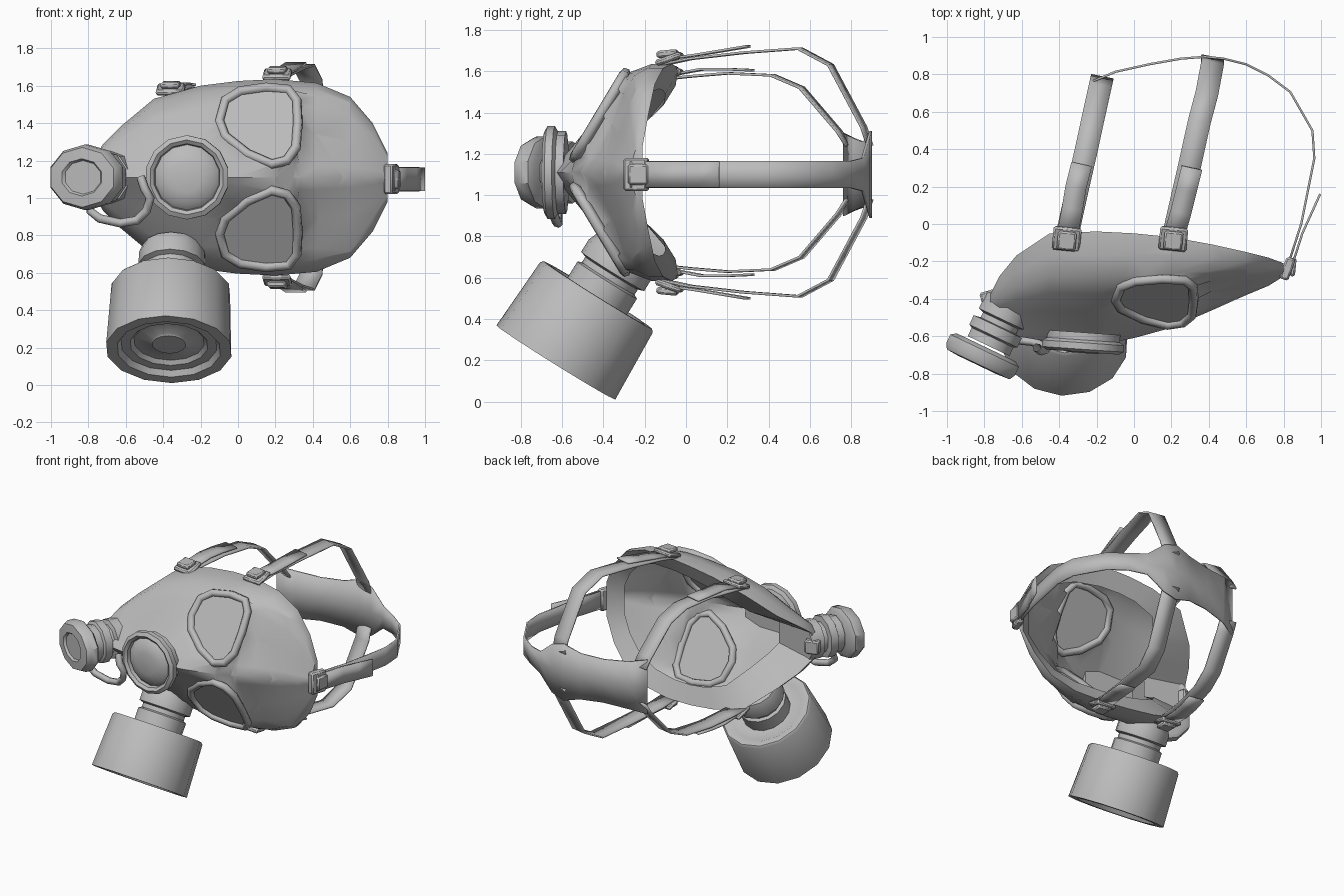
import bpy, bmesh, math
from mathutils import Vector

cube = bpy.data.objects.get("Cube")
if cube:
    bpy.data.objects.remove(cube, do_unlink=True)

MID = 1.11  # height of the symmetry plane

rubber = bpy.data.materials.new("grey rubber")
rubber.use_nodes = True
rubber.diffuse_color = (0.5, 0.5, 0.5, 1)
rubber.node_tree.nodes["Principled BSDF"].inputs["Base Color"].default_value = (0.5, 0.5, 0.5, 1)


def add(name, verts, faces, angle=40):
    mesh = bpy.data.meshes.new(name)
    mesh.from_pydata([tuple(v) for v in verts], [], faces)
    bm = bmesh.new()
    bm.from_mesh(mesh)
    bmesh.ops.recalc_face_normals(bm, faces=bm.faces)
    bm.to_mesh(mesh)
    bm.free()
    mesh.materials.append(rubber)
    ob = bpy.data.objects.new(name, mesh)
    bpy.context.collection.objects.link(ob)
    bpy.ops.object.select_all(action='DESELECT')
    ob.select_set(True)
    bpy.context.view_layer.objects.active = ob
    bpy.ops.object.shade_smooth_by_angle(angle=math.radians(angle))
    return ob


def grid_faces(rows, cols, wrap=False):
    return [(i * cols + j, i * cols + (j + 1) % cols, (i + 1) * cols + (j + 1) % cols, (i + 1) * cols + j)
            for i in range(rows - 1) for j in range(cols if wrap else cols - 1)]


def flip(p):
    return Vector((p[0], p[1], 2 * MID - p[2]))


def lathe(name, profile, origin, axis, sides=14, stretch=1):
    """Turn (radius, distance) pairs around an axis."""
    turn = Vector(axis).to_track_quat('Z', 'Y')
    verts = []
    for r, h in profile:
        for k in range(sides):
            a = 2 * math.pi * (k + 0.5) / sides
            verts.append(Vector(origin) + turn @ Vector((stretch * r * math.cos(a), r * math.sin(a), h)))
    n = len(profile)
    faces = grid_faces(n, sides, True) + [tuple(range(sides)), tuple(range((n - 1) * sides, n * sides))]
    return add(name, verts, faces)


def tube(name, points, radius, closed=False):
    curve = bpy.data.curves.new(name, 'CURVE')
    curve.dimensions = '3D'
    curve.bevel_depth = radius
    curve.bevel_resolution = 1
    spline = curve.splines.new('POLY')
    spline.points.add(len(points) - 1)
    for sp, p in zip(spline.points, points):
        sp.co = (*p, 1)
    spline.use_cyclic_u = closed
    curve.materials.append(rubber)
    ob = bpy.data.objects.new(name, curve)
    bpy.context.collection.objects.link(ob)


def ribbon(name, path, side, thick=0.012):
    verts = [Vector(p) + Vector(side) * s for p in path for s in (-1, 1)]
    ob = add(name, verts, grid_faces(len(path), 2))
    mod = ob.modifiers.new("thickness", 'SOLIDIFY')
    mod.thickness = thick
    mod.offset = 0


def box(name, centre, along, across, size):
    """Box with its length, width and height set on given directions."""
    u, v = Vector(along).normalized(), Vector(across).normalized()
    w = u.cross(v).normalized()
    v = w.cross(u)
    l, b, h = (s / 2 for s in size)
    verts = [Vector(centre) + u * i * l + v * j * b + w * k * h
             for i in (-1, 1) for j in (-1, 1) for k in (-1, 1)]
    faces = [(0, 1, 3, 2), (4, 6, 7, 5), (0, 4, 5, 1), (2, 3, 7, 6), (0, 2, 6, 4), (1, 5, 7, 3)]
    ob = add(name, verts, faces)
    mod = ob.modifiers.new("soft edges", 'BEVEL')
    mod.width = 0.01


def flatten_window(bm, pts, normal):
    """Cut an outline through the surface and press the inside onto its plane."""
    mid = sum(pts, Vector()) / len(pts)
    region = [f for f in bm.faces if (f.calc_center_median().z - MID) * (mid.z - MID) > 0]
    for a, b in zip(pts, pts[1:] + pts[:1]):
        wall = (b - a).cross(normal)
        if wall.dot(mid - a) < 0:
            wall = -wall
        parts = {e for f in region for e in f.edges} | {v for f in region for v in f.verts}
        cut = bmesh.ops.bisect_plane(bm, geom=region + list(parts), plane_co=a, plane_no=wall)
        region = [f for f in cut["geom"] if isinstance(f, bmesh.types.BMFace)
                  and wall.dot(f.calc_center_median() - a) > 0]
    for v in {v for f in region for v in f.verts}:
        v.co += normal * normal.dot(mid - v.co)
    inside = set(region)
    for e in {e for f in region for e in f.edges}:
        e.smooth = all(f in inside for f in e.link_faces)


# Face piece: sections along x as (x, front y, rim y, half width)
stations = [(-0.77, -0.5, -0.38, 0.1), (-0.72, -0.57, -0.28, 0.18), (-0.63, -0.6, -0.17, 0.27),
            (-0.45, -0.63, -0.05, 0.42), (-0.2, -0.65, -0.04, 0.49), (0.0, -0.61, -0.05, 0.515),
            (0.2, -0.555, -0.07, 0.525), (0.42, -0.46, -0.11, 0.505), (0.6, -0.38, -0.15, 0.43),
            (0.72, -0.33, -0.18, 0.29), (0.8, -0.28, -0.21, 0.13)]
half = [(0, 1), (0.2, 1), (0.4, 0.93), (0.55, 0.75), (0.71, 0.45), (0.92, 0.13)]
section = half + [(1, 0)] + [(u, -v) for u, v in reversed(half)]
cols, rows = len(section), len(stations)
verts = [Vector((x, rim + (front - rim) * u, MID + hw * v))
         for x, front, rim, hw in stations for u, v in section]
faces = grid_faces(rows, cols) + [tuple(range(cols)), tuple(range((rows - 1) * cols, rows * cols))]
face_piece = add("face_piece", verts, faces, 50)

# Face seal turned inward around the opening, widest at the chin
loop = [verts[i * cols] for i in range(rows)] + [verts[i * cols + cols - 1] for i in reversed(range(rows))]
inner = [Vector((0.1 + (p.x - 0.1) * (0.64 if p.x < 0.1 else 0.85), p.y - 0.06, MID + (p.z - MID) * 0.77))
         for p in loop]
add("face_seal", loop + inner, grid_faces(2, len(loop), True), 50)

# Eye windows: flat tilted lenses in rounded frames
eye = [(-0.1, 1.41), (-0.07, 1.52), (0.01, 1.57), (0.15, 1.59), (0.27, 1.58), (0.315, 1.52),
       (0.32, 1.4), (0.31, 1.27), (0.26, 1.2), (0.18, 1.18), (0.05, 1.235), (-0.07, 1.33)]
outline = [Vector((x, -0.54 + 0.6 * (z - 1.18), z)) for x, z in eye]
bm = bmesh.new()
bm.from_mesh(face_piece.data)
for tag, pts, up in (("left", outline, 0.6), ("right", [flip(p) for p in outline], -0.6)):
    flatten_window(bm, pts, Vector((0, -1, up)).normalized())
    tube(tag + "_eye_frame", pts, 0.027, True)
bm.to_mesh(face_piece.data)
bm.free()

# Voice disc on the nose
lathe("voice_disc", [(0.2, -0.04), (0.2, 0), (0.225, 0.015), (0.225, 0.05), (0.2, 0.065), (0.18, 0.05),
                     (0.175, 0.025), (0.15, 0.05), (0.08, 0.07)],
      (-0.27, -0.62, MID), (-0.07, -1, 0))

# Outlet valve on the chin with an oval cap
lathe("outlet_valve", [(0.14, -0.08), (0.14, 0.02), (0.11, 0.03), (0.11, 0.06), (0.15, 0.065), (0.15, 0.12),
                       (0.13, 0.13), (0.13, 0.18)],
      (-0.7, -0.49, MID), (-0.43, -0.9, 0), 10)
lathe("outlet_cap", [(0.15, 0), (0.175, 0.02), (0.175, 0.07), (0.16, 0.1), (0.1, 0.105), (0.09, 0.09)],
      (-0.79, -0.66, MID), (-0.43, -0.9, 0), 10, 1.22)
box("chin_knob", (-0.77, -0.39, MID), (1, 0.3, 0), (0, 0, 1), (0.1, 0.1, 0.07))

# Drinking tube
tube("drinking_tube", [(-0.52, -0.66, 1.11), (-0.5, -0.68, 1.05), (-0.47, -0.67, 1.0), (-0.49, -0.65, 0.93),
                       (-0.54, -0.63, 0.88), (-0.63, -0.62, 0.865), (-0.74, -0.62, 0.89),
                       (-0.79, -0.62, 0.93), (-0.78, -0.6, 1.0)], 0.024)

# Filter canister with a threaded neck
lathe("filter_canister", [(0.09, 0.03), (0.1, 0.04), (0.19, 0.05), (0.21, 0.03), (0.26, 0.03),
                          (0.28, 0.0), (0.34, 0.0), (0.338, 0.03), (0.322, 0.37), (0.31, 0.385),
                          (0.27, 0.385), (0.25, 0.37), (0.17, 0.37), (0.17, 0.47), (0.15, 0.48),
                          (0.15, 0.51), (0.18, 0.52), (0.18, 0.59), (0.16, 0.64)],
      (-0.37, -0.63, 0.19), (0.03, 0.53, 0.85))

# Back pad of the harness, narrowing into the crown strap
spine = [(-0.22, 0.77, 0.2), (-0.1, 0.82, 0.175), (0.08, 0.86, 0.16), (0.25, 0.89, 0.17), (0.38, 0.9, 0.21),
         (0.48, 0.89, 0.18), (0.6, 0.86, 0.08), (0.72, 0.8, 0.065), (0.84, 0.71, 0.065), (0.96, 0.5, 0.065),
         (0.97, 0.35, 0.065), (0.9, 0.0, 0.065), (0.82, -0.25, 0.065)]
verts = [(x, y, MID - 0.01 + hw * s) for x, y, hw in spine for s in (-1, 0, 1)]
pad = add("back_pad_and_crown_strap", verts, grid_faces(len(spine), 3))
pad.modifiers.new("thickness", 'SOLIDIFY').thickness = 0.012
ribbon("crown_strap_end", [(0.83, -0.27, 1.1), (0.9, -0.05, 1.1), (0.95, 0.06, 1.1), (0.995, 0.16, 1.1)],
       (0, 0, 0.062))
box("crown_buckle", (0.82, -0.24, 1.1), (0.35, 1, 0), (0, 0, 1), (0.12, 0.16, 0.05))
box("crown_buckle_tab", (0.85, -0.23, 1.1), (0.1, 1, 0), (0, 0, 1), (0.1, 0.1, 0.03))

# Side straps with loose ends and buckles, mirrored on both sides
cheek = [(-0.37, -0.12, 1.56), (-0.34, 0.02, 1.575), (-0.3, 0.2, 1.59), (-0.25, 0.42, 1.58),
         (-0.22, 0.56, 1.52), (-0.18, 0.74, 1.31), (-0.17, 0.785, 1.24)]
temple = [(0.2, -0.12, 1.63), (0.23, 0.02, 1.66), (0.29, 0.28, 1.69), (0.35, 0.55, 1.71),
          (0.39, 0.7, 1.63), (0.42, 0.86, 1.33), (0.42, 0.89, 1.24)]
cheek_end = [(-0.36, -0.08, 1.58), (-0.33, 0.08, 1.61), (-0.31, 0.2, 1.61), (-0.28, 0.32, 1.605)]
temple_end = [(0.21, -0.08, 1.66), (0.25, 0.06, 1.68), (0.28, 0.18, 1.7), (0.31, 0.3, 1.72)]
for tag, move, out in (("left", Vector, 1), ("right", flip, -1)):
    for part, path, end in (("cheek", cheek, cheek_end), ("temple", temple, temple_end)):
        name = f"{tag}_{part}"
        ribbon(name + "_strap", [move(p) for p in path], (0.06, -0.012, 0))
        ribbon(name + "_strap_end", [move(p) for p in end], (0.055, -0.012, 0))
        c = move(end[0])
        box(name + "_buckle", c, (0.1, 1, 0.35 * out), (1, -0.1, 0), (0.13, 0.15, 0.03))
        box(name + "_buckle_tab", c + Vector((0, -0.01, 0.025 * out)), (0.1, 1, 0.1 * out), (1, -0.1, 0),
            (0.1, 0.1, 0.035))
